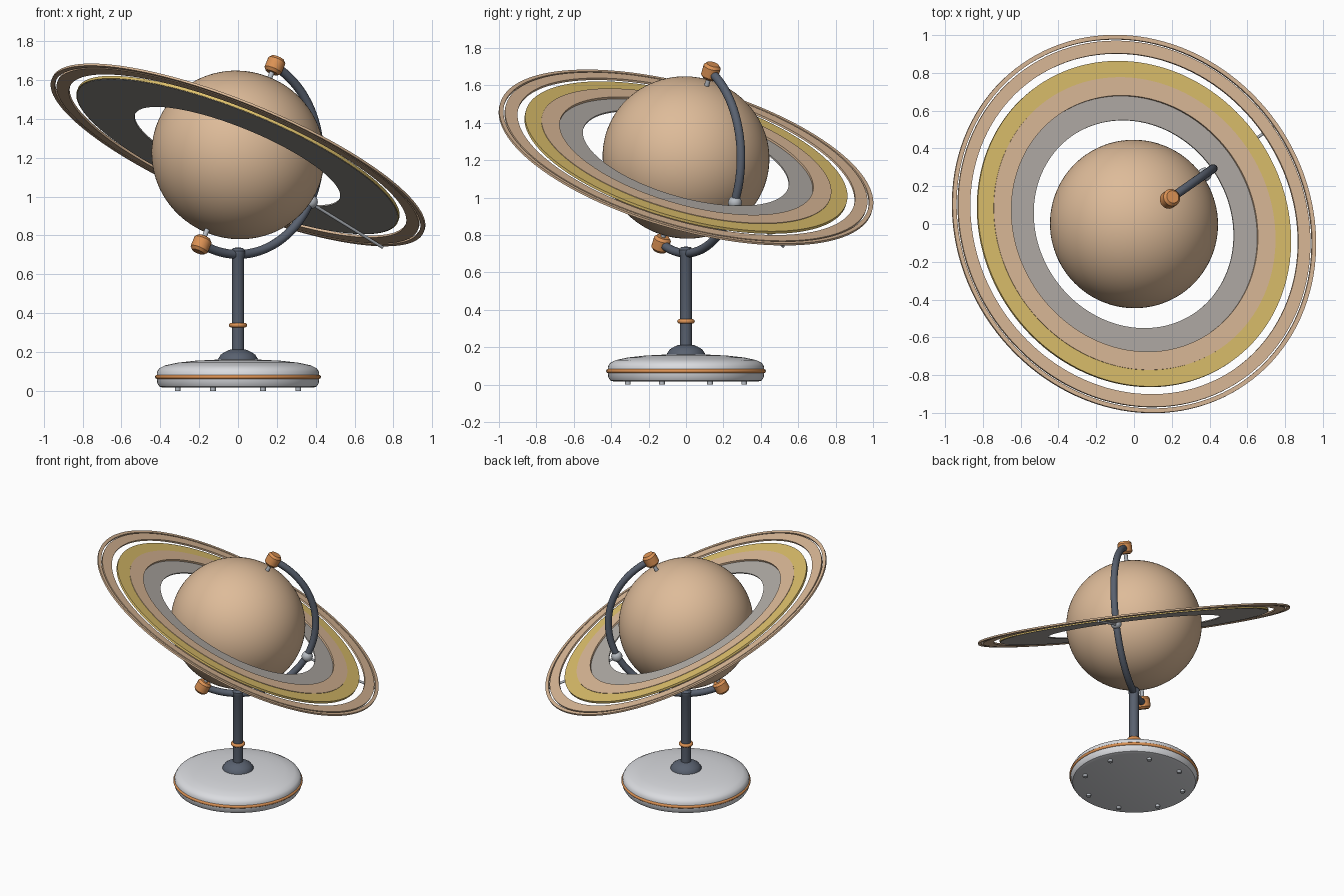
import bpy, bmesh
from math import sin, cos, pi, radians
from mathutils import Matrix, Vector

cube = bpy.data.objects.get("Cube")
if cube:
    bpy.data.objects.remove(cube, do_unlink=True)


def material(name, rgb):
    m = bpy.data.materials.new(name)
    m.use_nodes = True
    m.diffuse_color = (*rgb, 1)
    m.node_tree.nodes["Principled BSDF"].inputs["Base Color"].default_value = (*rgb, 1)
    return m


TAN = material("warm tan", (0.73, 0.50, 0.32))
GOLD = material("old gold", (0.73, 0.53, 0.15))
STONE = material("stone grey", (0.45, 0.42, 0.39))
STEEL = material("dark blue steel", (0.10, 0.12, 0.16))
COPPER = material("copper orange", (0.72, 0.29, 0.09))
WHITE = material("soft white", (0.70, 0.71, 0.74))
SILVER = material("silver", (0.48, 0.51, 0.55))

# Tilted frame: local z is the planet axis, local x points to the low side
TILT = (Matrix.Translation((0, 0, 1.214)) @ Matrix.Rotation(radians(35), 4, 'Z')
        @ Matrix.Rotation(radians(26.7), 4, 'Y'))
ARM_R = 0.512


def finish(name, bm, mat, matrix=Matrix(), angle=35):
    bmesh.ops.remove_doubles(bm, verts=bm.verts, dist=1e-5)
    bmesh.ops.recalc_face_normals(bm, faces=bm.faces)
    mesh = bpy.data.meshes.new(name)
    bm.to_mesh(mesh)
    bm.free()
    mesh.materials.append(mat)
    ob = bpy.data.objects.new(name, mesh)
    bpy.context.collection.objects.link(ob)
    ob.matrix_world = matrix
    bpy.ops.object.select_all(action='DESELECT')
    ob.select_set(True)
    bpy.context.view_layer.objects.active = ob
    bpy.ops.object.shade_smooth_by_angle(angle=radians(angle))
    return ob


def lathe(name, profile, mat, matrix=Matrix(), steps=64, closed=False):
    """Revolve (radius, height) points about the z axis."""
    bm = bmesh.new()
    verts = [bm.verts.new((r, 0, z)) for r, z in profile]
    pairs = list(zip(verts, verts[1:])) + ([(verts[-1], verts[0])] if closed else [])
    edges = [bm.edges.new(p) for p in pairs]
    bmesh.ops.spin(bm, geom=verts + edges, cent=(0, 0, 0), axis=(0, 0, 1),
                   angle=2 * pi, steps=steps)
    return finish(name, bm, mat, matrix)


def band(name, inner, outer, low, high, mat):
    return lathe(name, [(inner, low), (outer, low), (outer, high), (inner, high)],
                 mat, TILT, 128, True)


def torus(name, major, minor, z, mat):
    pts = [(major + minor * cos(i * pi / 6), z + minor * sin(i * pi / 6)) for i in range(12)]
    return lathe(name, pts, mat, closed=True)


def rod(name, radius, a, b, mat, matrix=Matrix(), sides=20):
    a, b = Vector(a), Vector(b)
    turn = (b - a).to_track_quat('Z', 'Y').to_matrix().to_4x4()
    bm = bmesh.new()
    bmesh.ops.create_cone(bm, cap_ends=True, segments=sides, radius1=radius, radius2=radius,
                          depth=(b - a).length, matrix=Matrix.Translation((a + b) / 2) @ turn)
    return finish(name, bm, mat, matrix)


def ball(name, radius, matrix, mat, seg=24):
    bm = bmesh.new()
    bmesh.ops.create_uvsphere(bm, u_segments=seg, v_segments=seg // 2, radius=radius)
    return finish(name, bm, mat, matrix)


# Planet, slightly flattened along its axis
ball("planet", 0.447, TILT @ Matrix.Diagonal((1, 1, 0.963, 1)), TAN, 96)

# Ring system: grey carrier disc with raised bands, then the free outer rings
band("ring_carrier", 0.57, 0.887, -0.010, -0.002, STONE)
band("ring_tan_band", 0.702, 0.802, -0.002, 0.010, TAN)
band("ring_gold_band", 0.802, 0.892, -0.008, 0.007, GOLD)
band("ring_outer", 0.934, 1.003, -0.006, 0.006, TAN)
band("ring_rim", 1.012, 1.035, -0.006, 0.006, TAN)

# Half-circle arm swept round the low side
bm = bmesh.new()
circle = [bm.verts.new((0, 0.023 * cos(i * pi / 8), -ARM_R + 0.023 * sin(i * pi / 8)))
          for i in range(16)]
loop = [bm.edges.new((circle[i - 1], circle[i])) for i in range(16)]
bmesh.ops.spin(bm, geom=circle + loop, cent=(0, 0, 0), axis=(0, 1, 0), angle=-pi, steps=64)
finish("arm", bm, STEEL, TILT)

# Pivot knobs and pins at both poles
KNOB = [(0, -0.042), (0.034, -0.042), (0.047, -0.027), (0.047, 0.027), (0.034, 0.042), (0, 0.042)]
for side, s in (("top", 1), ("bottom", -1)):
    lathe(side + "_knob", KNOB, COPPER,
          TILT @ Matrix.Translation((0, 0, s * (ARM_R + 0.004))), 24)
    rod(side + "_pin", 0.013, (0, 0, s * 0.41), (0, 0, s * 0.50), SILVER, TILT)

# Collar on the arm and the rod that carries the rings
ball("ring_collar", 0.037, TILT @ Matrix.Translation((ARM_R + 0.004, 0, -0.01)), SILVER)
rod("ring_support_rod", 0.008, (ARM_R, 0, -0.017), (1.025, 0, -0.017), SILVER, TILT, 12)

# Post with its head, copper ring and flange
lathe("post", [(0, 0.16), (0.032, 0.16), (0.032, 0.69), (0.037, 0.70),
               (0.037, 0.72), (0.026, 0.735), (0, 0.738)], STEEL, steps=32)
torus("post_ring", 0.035, 0.012, 0.338, COPPER)
lathe("post_flange", [(0, 0.145), (0.104, 0.145), (0.102, 0.165), (0.088, 0.187),
                      (0.062, 0.203), (0.04, 0.212), (0, 0.213)], STEEL)

# Base with copper trim and eight feet
lathe("base", [(0, 0.016), (0.385, 0.016), (0.405, 0.022), (0.416, 0.04), (0.419, 0.07),
               (0.417, 0.098), (0.405, 0.116), (0.375, 0.131), (0.31, 0.145),
               (0.22, 0.155), (0.1, 0.161), (0, 0.162)], WHITE, steps=96)
torus("base_trim", 0.416, 0.011, 0.072, COPPER)
for i in range(8):
    a = (i + 0.5) * pi / 4
    x, y = 0.336 * cos(a), 0.336 * sin(a)
    rod("foot_%d" % (i + 1), 0.015, (x, y, 0), (x, y, 0.02), SILVER)
